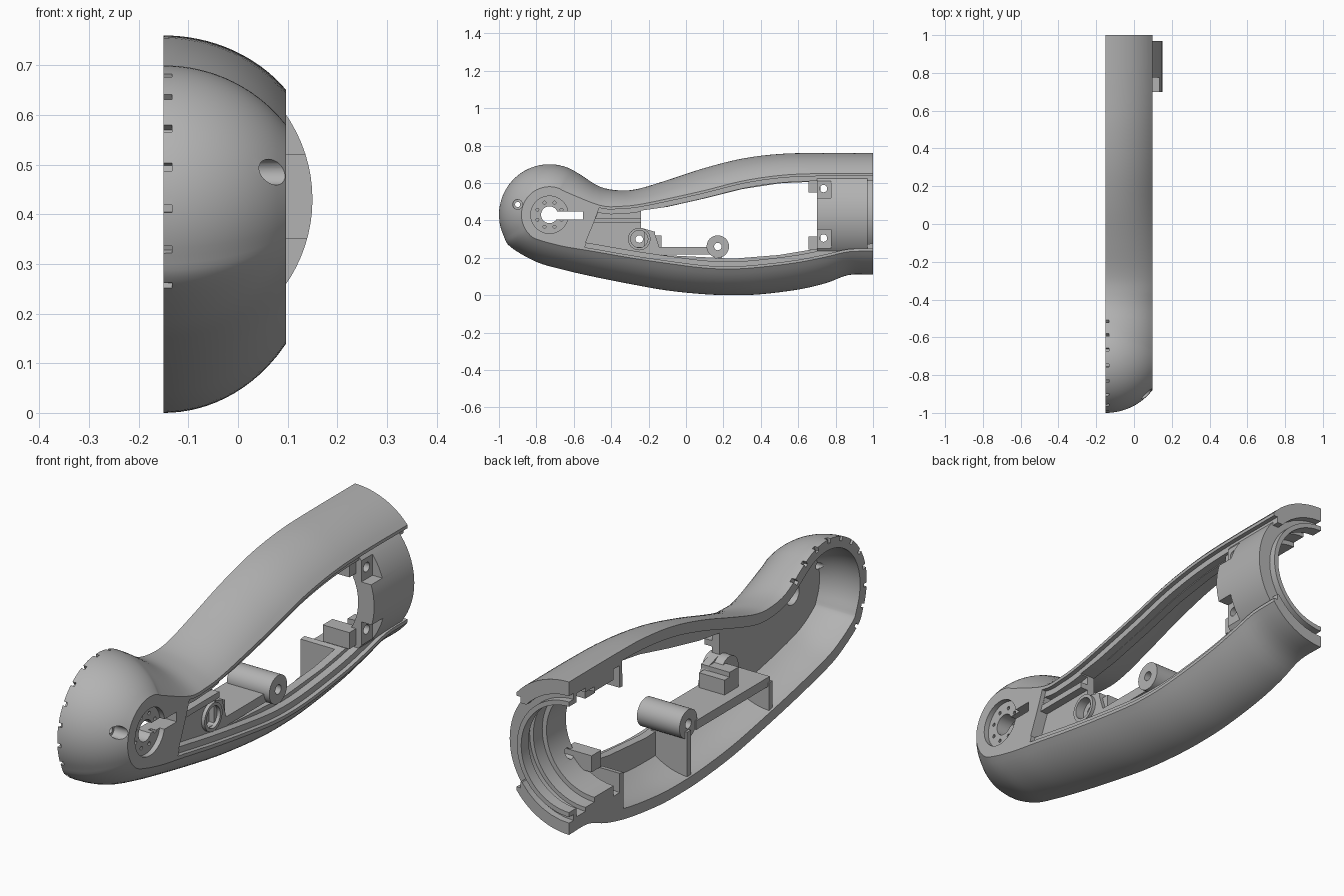
import bpy, bmesh
from math import sin, cos, pi, sqrt, radians
from mathutils import Vector

cube = bpy.data.objects.get("Cube")
if cube:
    bpy.data.objects.remove(cube)

grey = bpy.data.materials.new("plain grey")
grey.use_nodes = True
TONE = (0.45, 0.45, 0.45, 1)
grey.diffuse_color = TONE
grey.node_tree.nodes["Principled BSDF"].inputs["Base Color"].default_value = TONE

SPLIT, FLAT = -0.15, 0.097      # parting plane and flat outer side
HEAD = Vector((-0.73, 0.43))
AXIS_Z = 0.43


def loft(name, rings, closed=False):
    """Skin a row of equal closed loops; cap the ends unless closed."""
    bm = bmesh.new()
    loops = [[bm.verts.new(p) for p in ring] for ring in rings]
    pairs = list(zip(loops, loops[1:]))
    if closed:
        pairs.append((loops[-1], loops[0]))
    else:
        bm.faces.new(loops[0])
        bm.faces.new(loops[-1])
    for a, b in pairs:
        for i in range(len(a)):
            bm.faces.new((a[i - 1], a[i], b[i], b[i - 1]))
    bmesh.ops.recalc_face_normals(bm, faces=bm.faces)
    mesh = bpy.data.meshes.new(name)
    bm.to_mesh(mesh)
    bm.free()
    mesh.materials.append(grey)
    obj = bpy.data.objects.new(name, mesh)
    bpy.context.collection.objects.link(obj)
    return obj


def prism(name, outline, x0, x1):
    return loft(name, [[(x, y, z) for y, z in outline] for x in (x0, x1)])


def box(name, y0, y1, z0, z1, x0, x1):
    return prism(name, [(y0, z0), (y1, z0), (y1, z1), (y0, z1)], x0, x1)


def disc(name, y, z, r, x0, x1, n=32):
    return prism(name, [(y + r * cos(2 * pi * i / n), z + r * sin(2 * pi * i / n))
                        for i in range(n)], x0, x1)


def cut(target, *cutters, operation='DIFFERENCE'):
    for cutter in cutters:
        cutter.hide_render = True
        mod = target.modifiers.new("cut", 'BOOLEAN')
        mod.operation, mod.solver, mod.object = operation, 'EXACT', cutter
        bpy.context.view_layer.objects.active = target
        bpy.ops.object.modifier_apply(modifier=mod.name)
        bpy.data.objects.remove(cutter)


def smooth(obj):
    bpy.ops.object.select_all(action='DESELECT')
    obj.select_set(True)
    bpy.context.view_layer.objects.active = obj
    bpy.ops.object.shade_smooth_by_angle(angle=radians(28))


def spline(points, steps=4):
    """Catmull-Rom curve through an open row of points."""
    pts = [Vector(p) for p in points]
    pts = [pts[0] * 2 - pts[1]] + pts + [pts[-1] * 2 - pts[-2]]
    out = []
    for a, b, c, d in zip(pts, pts[1:], pts[2:], pts[3:]):
        for i in range(steps):
            t = i / steps
            out.append(0.5 * (2 * b + (c - a) * t + (2 * a - 5 * b + 4 * c - d) * t * t
                              + (3 * b - a - 3 * c + d) * t ** 3))
    return out + [pts[-2]]


def inset(outline, dist):
    out = []
    for i, p in enumerate(outline):
        t = outline[min(i + 1, len(outline) - 1)] - outline[max(i - 1, 0)]
        t.normalize()
        out.append(p + Vector((-t.y, t.x)) * dist)
    return out


# Side outlines as (y, z at parting plane, z at flat side)
TOP = [(1, .76, .65), (.7, .76, .65), (.5, .755, .64), (.3, .73, .61), (.1, .68, .56),
       (-.1, .615, .515), (-.25, .57, .485), (-.35, .56, .475), (-.46, .58, .48)]
BOTTOM = [(-.8, .178, .3), (-.66, .137, .262), (-.5, .1, .235), (-.3, .06, .2),
          (-.1, .025, .17), (.1, .005, .145), (.25, 0, .14), (.4, .005, .15),
          (.6, .03, .175), (.75, .065, .205), (.87, .108, .232), (1, .11, .235)]


def side_outline(k, radius):
    arc = [HEAD + radius * Vector((cos(radians(a)), sin(radians(a))))
           for a in range(55, 222, 15)]
    return spline([(p[0], p[k]) for p in TOP] + arc + [(p[0], p[k]) for p in BOTTOM])


WIDE, NARROW = side_outline(1, 0.27), side_outline(2, 0.15)


def layer(x):
    u = max(x - SPLIT, 0) / (FLAT - SPLIT)
    g = (sqrt(1 - (0.8 * u) ** 2) - 0.6) / 0.4
    return [n.lerp(w, g) for w, n in zip(WIDE, NARROW)]


def spread(x0, x1, n):
    return [x0 + (x1 - x0) * i / n for i in range(n + 1)]


def hull(name, dist=0.0):
    return loft(name, [[(x, p.x, p.y) for p in inset(layer(x), dist)]
                       for x in spread(SPLIT, FLAT, 14)])


# Main half shell and its cavity
shell = hull("half_shell")
keep = [p.x < 0.68 for p in WIDE]
cavity = loft("cavity", [[(x, p.x, p.y) for p, k in zip(inset(layer(x), 0.045), keep) if k]
                         for x in [SPLIT - 0.02] + spread(SPLIT, 0.01, 10)])
cut(shell, cavity)

# Stepped recess along the flat side, its front end slanting round the head
half = len(NARROW) // 2
for gap, depth, upper, lower in ((0.014, 0.078, -0.49, -0.57), (0.04, 0.045, -0.48, -0.55)):
    edge = [p for i, p in enumerate(inset(NARROW, gap))
            if p.x > (upper if i < half else lower)]
    edge = [Vector((1.1, edge[0].y))] + edge + [Vector((1.1, edge[-1].y))]
    cut(shell, prism("recess", edge, depth, 0.2))

# Large window
WINDOW = [(-.24, .36), (-.24, .452), (-.1, .472), (.1, .517), (.3, .567), (.5, .598),
          (.71, .608), (.71, .25), (.5, .215), (.25, .195), (-.13, .215), (-.17, .34)]
cut(shell, prism("window", WINDOW, -0.2, 0.2))


# Half-round collar at the rear, with stepped bore
def half_turn(name, profile):
    return loft(name, [[(SPLIT + r * cos(a), y, AXIS_Z + r * sin(a)) for r, y in profile]
                       for a in spread(-pi / 2, pi / 2, 40)])


cut(shell, loft("bore", [[(SPLIT + .27 * cos(a), y, AXIS_Z + .27 * sin(a))
                          for a in spread(-pi, pi * 0.95, 39)] for y in (0.66, 1.1)]))
collar = half_turn("rear_collar", [
    (.3, .7), (.3, .97), (.245, .97), (.245, 1), (.225, 1), (.225, .95), (.262, .95),
    (.262, .89), (.245, .89), (.245, .83), (.225, .83), (.225, .7)])
for z0, z1, zc in ((.52, .62, .57), (.24, .35, .305)):
    cut(collar, box("pocket", .68, .775, z0, z1, .09, .2),
        disc("screw_hole", .735, zc, .02, -.1, .2, 20))
smooth(collar)

# Head: round dial seat, keyhole, ring of pin holes, stepped side hole
cut(shell, disc("dial_seat", *HEAD, .1, .075, .2, 48),
    disc("keyhole", *HEAD, .045, -.1, .2),
    box("keyhole_slot", -.73, -.55, .405, .447, -.1, .2),
    disc("side_hole", -.9, .485, .026, .03, .2, 24),
    disc("side_hole_core", -.9, .485, .014, -.2, .2, 16))
for i in range(8):
    a = pi * (i + 0.5) / 4
    cut(shell, disc("pin_hole", HEAD.x + .07 * cos(a), HEAD.y + .07 * sin(a), .008, .05, .2, 10))

# Small notches around the head's parting edge
for a in range(40, 221, 18):
    out = Vector((cos(radians(a)), sin(radians(a))))
    side = Vector((-out.y, out.x)) * 0.008
    ends = HEAD + out * 0.252, HEAD + out * 0.3
    cut(shell, prism("notch", [ends[0] - side, ends[1] - side, ends[1] + side, ends[0] + side],
                     -0.17, -0.133))

# Screw posts
cut(shell, disc("post_clearance", -.25, .3, .05, -.1, .2))


def tube(name, y, z, r_out, r_in, x0, x1, n=32):
    profile = [(r_out, x0), (r_out, x1), (r_in, x1), (r_in, x0)]
    obj = loft(name, [[(x, y + r * cos(2 * pi * i / n), z + r * sin(2 * pi * i / n))
                       for r, x in profile] for i in range(n)], closed=True)
    smooth(obj)


tube("front_post_rim", -.25, .3, .06, .046, -.03, .06)
tube("front_post_seat", -.25, .3, .05, .02, -.03, .02)
tube("middle_post", .17, .26, .06, .02, -.13, .07)
smooth(shell)

# Dividers, trimmed to stay inside the wall
for name, y in (("front_divider", -.37), ("middle_divider", .18)):
    wall = box(name, y - .012, y + .012, 0, .235, -.14, .03)
    cut(wall, hull("trim", 0.02), operation='INTERSECT')

# Inner shelf, ribs and blocks
box("shelf", -.37, .125, .218, .257, -.135, .045)
box("shelf_step", -.225, -.165, .22, .34, -.09, .045)
box("shelf_step_low", -.19, -.13, .215, .32, -.09, .03)
box("neck_rib", -.55, -.24, .385, .41, .02, .08)
box("upper_rear_block", .655, .72, .55, .612, -.03, .065)
box("lower_rear_block", .655, .72, .245, .315, -.06, .065)
